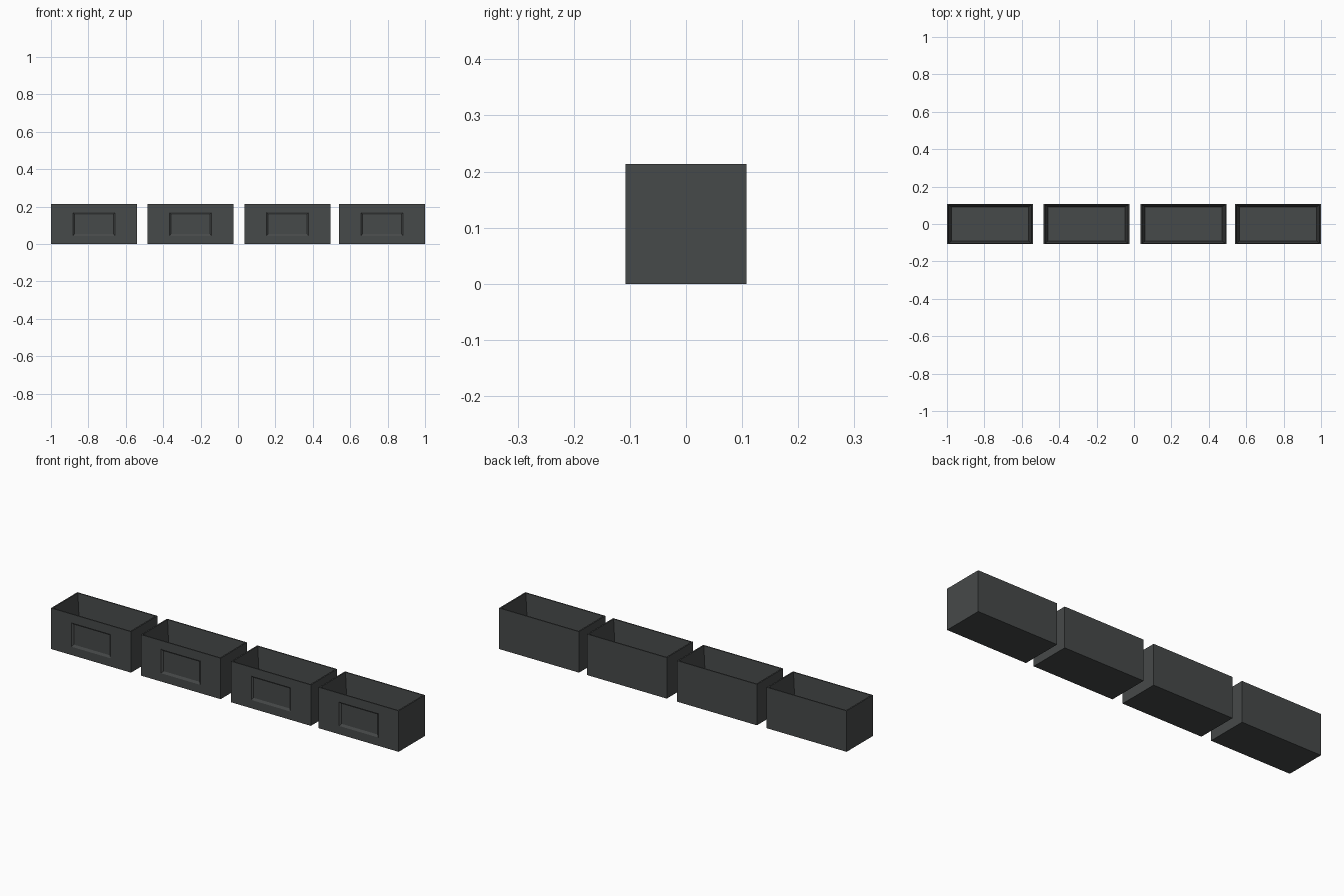
import bpy, bmesh
from mathutils import Vector

if "Cube" in bpy.data.objects:
    bpy.data.objects.remove(bpy.data.objects["Cube"])

W, D, H = 0.46, 0.216, 0.213          # outer size of one bin
CENTRES = (-0.77, -0.254, 0.265, 0.77)

mat = bpy.data.materials.new("dark grey plastic")
mat.diffuse_color = (0.062, 0.067, 0.067, 1)
mat.use_nodes = True
mat.node_tree.nodes["Principled BSDF"].inputs["Base Color"].default_value = mat.diffuse_color


def face_towards(bm, direction):
    """Outermost face pointing in a direction."""
    d = Vector(direction)
    bm.normal_update()
    faces = [f for f in bm.faces if f.normal.dot(d) > 0.99]
    return max(faces, key=lambda f: f.calc_center_median().dot(d))


def inset_to(bm, face, place):
    """Inset a face and move each new corner with place(sign_x, sign_y, sign_z)."""
    bmesh.ops.inset_individual(bm, faces=[face], thickness=0.004)
    c = face.calc_center_median()
    for v in face.verts:
        s = [1 if v.co[i] > c[i] else -1 for i in range(3)]
        v.co = place(*s)


def make_bin(name, x):
    bm = bmesh.new()
    bmesh.ops.create_cube(bm, size=1)
    for v in bm.verts:
        v.co = (v.co.x * W, v.co.y * D, (v.co.z + 0.5) * H)

    # thin rim, then tapered inner walls down to the floor
    top = face_towards(bm, (0, 0, 1))
    inset_to(bm, top, lambda a, b, c: (a * (W / 2 - 0.007), b * (D / 2 - 0.006), H))
    inset_to(bm, top, lambda a, b, c: (a * (W / 2 - 0.025), b * (D / 2 - 0.016), 0.012))

    # shallow recessed label panel with sloped sides on the front
    front = face_towards(bm, (0, -1, 0))
    mid, half = 0.106, 0.063
    inset_to(bm, front, lambda a, b, c: (a * 0.113, -D / 2, mid + c * half))
    inset_to(bm, front, lambda a, b, c: (a * 0.104, -D / 2 + 0.007, mid + c * (half - 0.011)))

    bm.normal_update()
    me = bpy.data.meshes.new(name)
    bm.to_mesh(me)
    bm.free()
    me.materials.append(mat)
    ob = bpy.data.objects.new(name, me)
    ob.location.x = x
    bpy.context.collection.objects.link(ob)


# row of four open bins
for i, x in enumerate(CENTRES):
    make_bin(f"storage_bin_{i + 1}", x)
